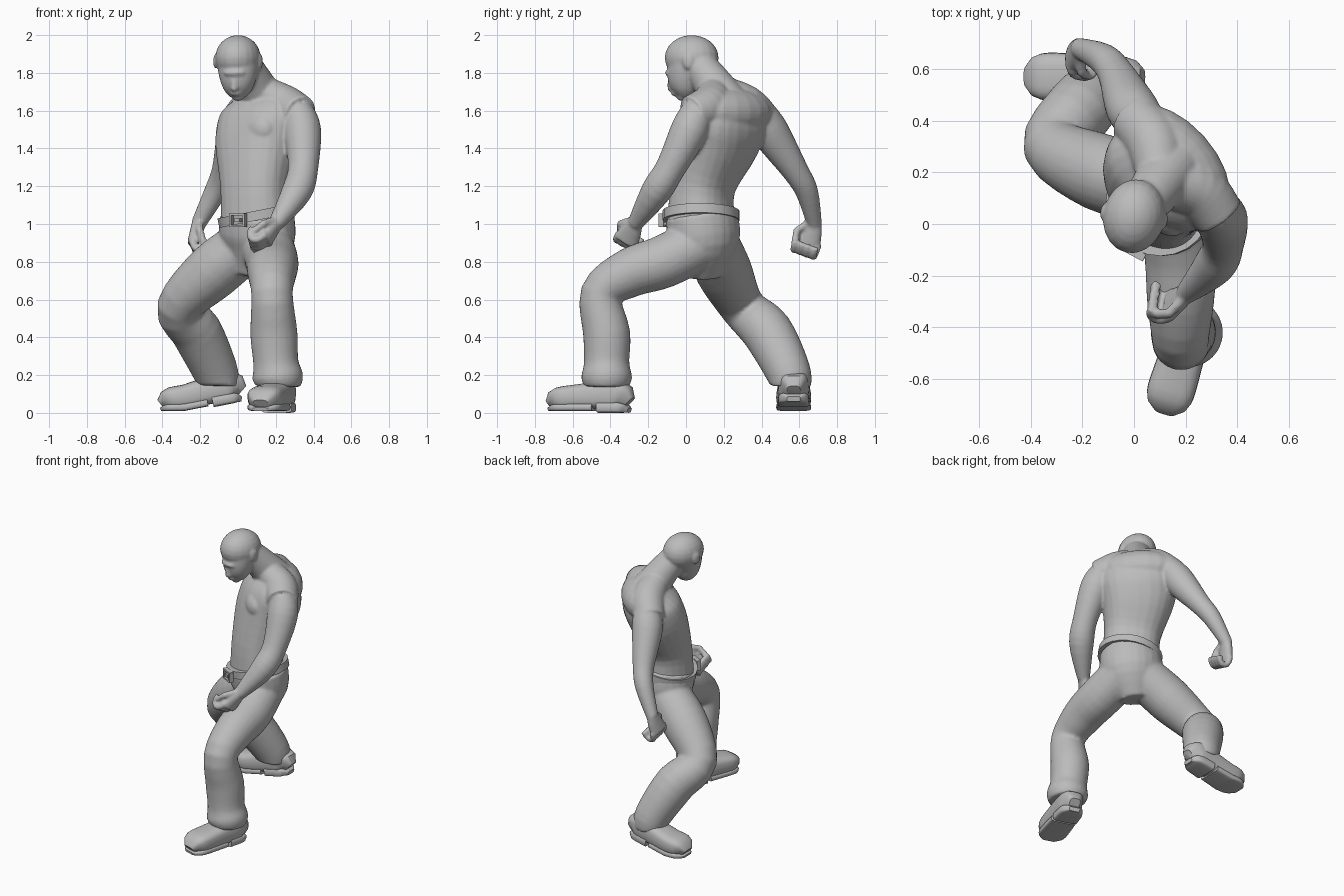
import bpy, bmesh, math
from mathutils import Vector, Matrix

default_cube = bpy.data.objects.get("Cube")
if default_cube:
    bpy.data.objects.remove(default_cube)

grey = bpy.data.materials.new("plain grey")
grey.use_nodes = True
grey.diffuse_color = (0.5, 0.5, 0.5, 1)
grey.node_tree.nodes["Principled BSDF"].inputs["Base Color"].default_value = grey.diffuse_color

UP = Vector((0, 0, 1))
RIGHTWARD = Vector((1, 0, 0))


def heading(degrees):
    return Matrix.Rotation(math.radians(degrees), 3, 'Z') @ RIGHTWARD


def skin(bm, rings, segments=24, power=1):
    """Join cross-sections given as (centre, side direction, half width, half depth)."""
    loops = []
    for i, (centre, side, width, depth) in enumerate(rings):
        before, after = rings[max(i - 1, 0)], rings[min(i + 1, len(rings) - 1)]
        tangent = (after[0] - before[0]).normalized()
        side = (side - tangent * side.dot(tangent)).normalized()
        across = tangent.cross(side)
        loop = []
        for k in range(segments):
            angle = k * math.tau / segments
            c, s = [math.copysign(abs(f(angle)) ** power, f(angle)) for f in (math.cos, math.sin)]
            loop.append(bm.verts.new(centre + side * c * width + across * s * depth))
        loops.append(loop)
    for lower, upper in zip(loops, loops[1:]):
        for k in range(segments):
            bm.faces.new((lower[k - 1], lower[k], upper[k], upper[k - 1]))
    bm.faces.new(loops[0])
    bm.faces.new(loops[-1])


def limb(bm, joints, side=RIGHTWARD, end_side=None, flat=(1, 1), power=1, steps=4):
    """Smooth tube through (x, y, z, radius) joints, turning from side to end_side."""
    joints = [Vector(j) for j in joints]
    padded = [joints[0]] + joints + [joints[-1]]
    samples = []
    for a, b, c, d in zip(padded, padded[1:], padded[2:], padded[3:]):
        for k in range(steps):
            t = k / steps
            bend = (c - a) * t + (a * 2 - b * 5 + c * 4 - d) * t**2 + (b * 3 - a - c * 3 + d) * t**3
            samples.append(b + bend / 2)
    samples.append(joints[-1])
    rings = []
    for i, p in enumerate(samples):
        t = i / (len(samples) - 1)
        depth = p.w * (flat[0] + (flat[1] - flat[0]) * t)
        rings.append((p.xyz, side.lerp(end_side or side, t), p.w, depth))
    skin(bm, rings, power=power)


def ball(bm, centre, size, yaw=0):
    matrix = Matrix.LocRotScale(Vector(centre), Matrix.Rotation(math.radians(yaw), 3, 'Z'), Vector(size))
    bmesh.ops.create_uvsphere(bm, u_segments=20, v_segments=12, radius=1, matrix=matrix)


def finish(bm, name, voxel=None):
    """Make the object; a voxel size merges its overlapping pieces into one skin."""
    bmesh.ops.recalc_face_normals(bm, faces=bm.faces)
    mesh = bpy.data.meshes.new(name)
    bm.to_mesh(mesh)
    bm.free()
    mesh.materials.append(grey)
    part = bpy.data.objects.new(name, mesh)
    bpy.context.collection.objects.link(part)
    if voxel:
        merge = part.modifiers.new("merge", 'REMESH')
        merge.mode = 'VOXEL'
        merge.voxel_size = voxel
        merge.use_smooth_shade = True
        relax = part.modifiers.new("relax", 'SMOOTH')
        relax.factor = 0.5
        relax.iterations = 6
    else:
        bpy.ops.object.select_all(action='DESELECT')
        bpy.context.view_layer.objects.active = part
        part.select_set(True)
        bpy.ops.object.shade_smooth_by_angle(angle=math.radians(45))


def fist(bm, wrist, along, palm, thumb_sign):
    """Half-closed hand with four curled fingers and a thumb."""
    wrist, along, palm = Vector(wrist), Vector(along).normalized(), Vector(palm)
    palm = (palm - along * palm.dot(along)).normalized()
    row = along.cross(palm) * thumb_sign

    def place(forward, inward, sideways):
        return wrist + along * forward + palm * inward + row * sideways

    skin(bm, [(place(f, 0, 0), row, w, 0.035) for f, w in ((-0.02, 0.035), (0.04, 0.055), (0.12, 0.07))])
    for finger in range(4):
        offset = (finger - 1.5) * 0.036
        curl = [math.radians(a) for a in range(0, 200, 30)]
        skin(bm, [(place(0.1 + 0.06 * math.sin(a), 0.04 - 0.04 * math.cos(a), offset), row, 0.02, 0.02)
                  for a in curl])
    thumb = [place(0, 0.01, 0.03), place(0.06, 0.03, 0.075), place(0.12, 0.06, 0.06)]
    skin(bm, [(p, palm + row, 0.02, 0.02) for p in thumb])


# Upper body: torso, neck, shoulders, arms, hands and head
bm = bmesh.new()
hip_side, chest_side = heading(-28), heading(-48)
chest_front = chest_side.cross(UP) * -1
limb(bm, [(.1, .08, 1, .19), (.09, .09, 1.2, .185), (.11, .17, 1.43, .24),
          (.14, .21, 1.56, .25), (.16, .24, 1.66, .18)], hip_side, chest_side, flat=(.9, .65), power=.85)
ball(bm, (.16, .24, 1.59), (.27, .15, .13), -48)
limb(bm, [(.17, .25, 1.58, .13), (.08, .13, 1.76, .1), (.02, .05, 1.86, .09)], hip_side)
for sign, shoulder in ((1, (.33, .03, 1.58, .1)), (-1, (0, .41, 1.54, .1))):
    outward = chest_side * sign
    middle = Vector((.16, .22, 1.63)) + outward * 0.12
    limb(bm, [(.1, .15, 1.72, .08), (*middle, .11), shoulder], UP)

# Left arm swings forward, right arm swings back
limb(bm, [(.31, .06, 1.61, .08), (.34, .02, 1.5, .1), (.345, -.08, 1.3, .08),
          (.31, -.16, 1.17, .08), (.2, -.27, 1, .042)])
limb(bm, [(.03, .4, 1.57, .09), (-.01, .45, 1.48, .1), (-.07, .58, 1.28, .07),
          (-.12, .64, 1.17, .06), (-.21, .68, 1, .04)])
fist(bm, (.2, -.27, 1), (-.5, -.4, -.8), (-.8, .3, .3), -1)
fist(bm, (-.21, .68, 1), (-.2, -.3, -.9), (.8, -.1, 0), 1)

# Bowed head, turned slightly to its right: skull, jaw, then face details
ball(bm, (0, .03, 1.88), (.12, .145, .12), -12)
limb(bm, [(0, .02, 1.87, .115), (0, 0, 1.78, .1), (0, 0, 1.71, .075), (0, 0, 1.67, .04)], heading(-12))
for centre, size in (((-.02, -.08, 1.8), (.06, .03, .02)),      # brow
                     ((-.02, -.08, 1.74), (.015, .02, .04)),    # nose bridge
                     ((-.02, -.08, 1.72), (.02, .02, .02)),     # nose tip
                     ((-.01, -.05, 1.69), (.03, .03, .015)),    # lips
                     ((0, -.02, 1.67), (.03, .03, .02)),        # chin
                     ((.12, .01, 1.86), (.01, .03, .04)),       # left ear
                     ((-.12, .05, 1.86), (.01, .03, .04))):     # right ear
    ball(bm, centre, size, -12)
# Chest muscles
for sign in (1, -1):
    ball(bm, Vector((.11, .18, 1.5)) + chest_side * sign * 0.1 + chest_front * -0.09, (.11, .07, .09), -48)
finish(bm, "upper_body", voxel=0.0085)

# Trousers: hips, bent front leg and trailing back leg
bm = bmesh.new()
limb(bm, [(.1, .08, 1.05, .2), (.1, .1, .9, .2), (.07, .1, .72, .1)], hip_side, flat=(.95, .85))
limb(bm, [(.15, .08, .9, .14), (.18, -.12, .8, .14), (.18, -.3, .74, .13), (.18, -.45, .63, .11),
          (.19, -.42, .42, .125), (.2, -.42, .27, .12), (.21, -.42, .19, .135), (.21, -.42, .14, .12)])
limb(bm, [(.06, .14, .9, .14), (-.13, .2, .75, .15), (-.31, .3, .56, .12),
          (-.22, .43, .43, .135), (-.12, .54, .22, .12), (-.11, .55, .14, .11)], heading(66))
finish(bm, "trousers", voxel=0.011)

# Belt, tipped down towards the right hip
bm = bmesh.new()
limb(bm, [(.105, .08, 1.02, .21), (.095, .08, 1.07, .21)], hip_side, flat=(.96, .96))
finish(bm, "belt")

# Buckle: square frame around a small plate
bm = bmesh.new()
buckle_place = Matrix.Translation((0, -.11, 1.02)) @ Matrix.Rotation(math.radians(-28), 4, 'Z')
bars = [((0, 0, 0), (.035, .03, .02))]
for sign in (-1, 1):
    bars += [((0, 0, sign * 0.03), (.09, .03, .012)), ((sign * 0.04, 0, 0), (.012, .03, .06))]
for offset, size in bars:
    bmesh.ops.create_cube(bm, size=1, matrix=buckle_place @ Matrix.LocRotScale(Vector(offset), None, Vector(size)))
finish(bm, "buckle")


def boot(name, heel, toe, lift):
    """Rounded upper with a heel block and a sole; lift raises the heel."""
    heel, toe = Vector(heel), Vector(toe)
    side = (toe - heel).cross(UP).normalized()

    def slab(part, start, end, bottom, high, low, power, count=16):
        rings = []
        for i in range(count + 1):
            u = start + (end - start) * i / count
            ends = math.sqrt(max(0.2, 1 - abs(2 * u - 1) ** 8))
            ease = u * u * (3 - 2 * u)
            half = (high + (low - high) * ease - bottom) / 2 * ends
            raised = UP * (bottom + half + lift * max(0, 1 - 1.4 * u))
            rings.append((heel.lerp(toe, u) + raised, side, (0.08 + 0.015 * ease) * ends, half))
        bm = bmesh.new()
        skin(bm, rings, power=power)
        finish(bm, name + part)

    slab("_boot_upper", 0, 1, 0.02, 0.18, 0.14, 0.65)
    slab("_boot_heel", 0, 0.36, 0, 0.06, 0.06, 0.4)
    slab("_boot_sole", 0.42, 1, 0.01, 0.05, 0.05, 0.4)


boot("left", (.25, -.3, 0), (.12, -.72, 0), 0)
boot("right", (.02, .57, 0), (-.41, .57, 0), 0.06)
